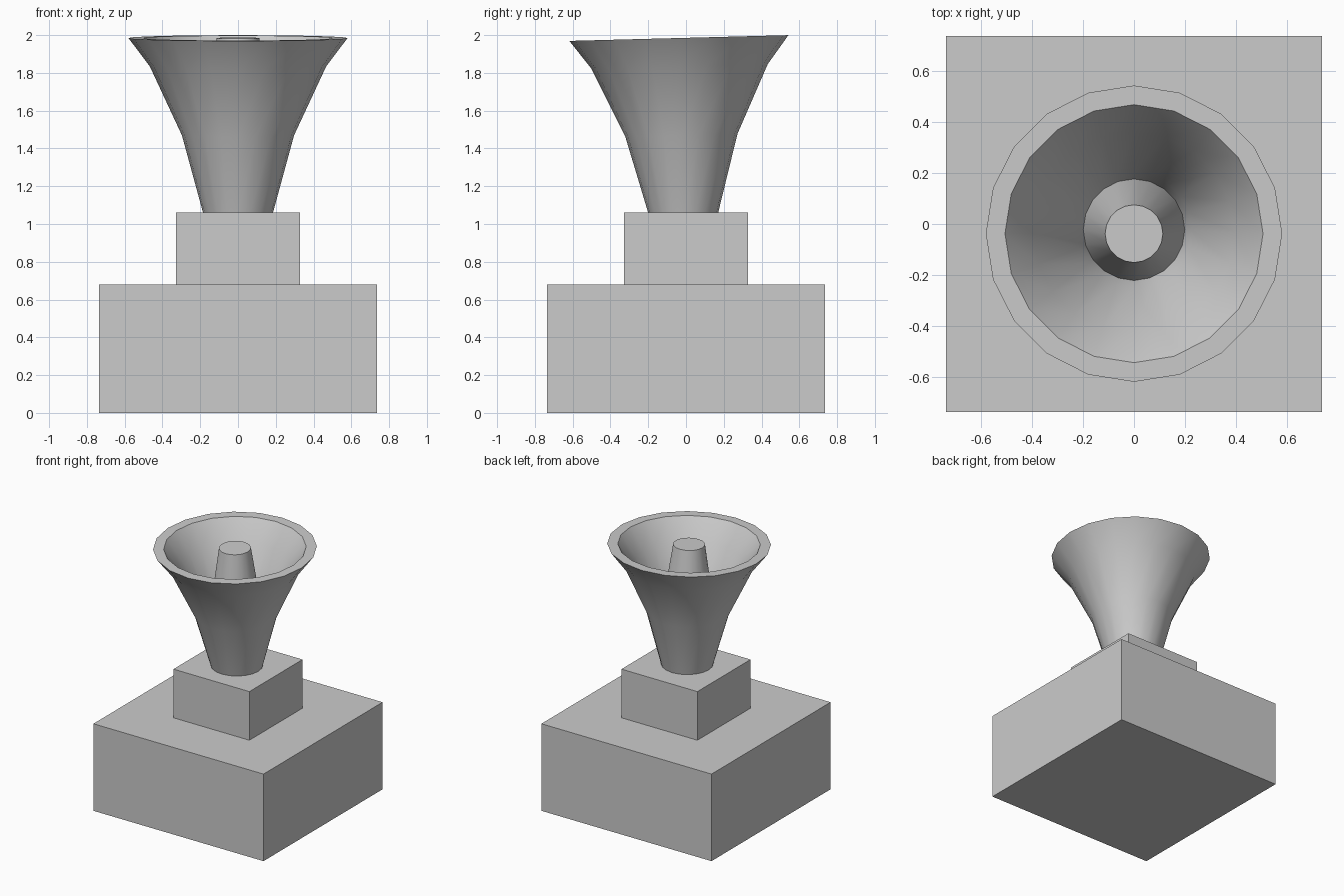
import bpy, bmesh, math

if "Cube" in bpy.data.objects:
    bpy.data.objects.remove(bpy.data.objects["Cube"])

SIDES = 20
PIVOT_Z = 0.54             # point the horn leans about
LEAN = math.radians(1.5)   # slight lean toward the front


def box(name, half, z0, z1):
    bpy.ops.mesh.primitive_cube_add(size=1, location=(0, 0, (z0 + z1) / 2))
    ob = bpy.context.object
    ob.name = name
    ob.scale = (2 * half, 2 * half, z1 - z0)
    bpy.ops.object.transform_apply(location=False, rotation=False, scale=True)
    return ob


def lathe(name, profile):
    """Revolve (radius, z) points about the leaning axis, capping both ends."""
    bm = bmesh.new()
    rings = []
    for r, z in profile:
        rings.append([bm.verts.new((r * math.cos(a), r * math.sin(a), z - PIVOT_Z))
                      for a in (2 * math.pi * i / SIDES for i in range(SIDES))])
    for lo, hi in zip(rings, rings[1:]):
        for i in range(SIDES):
            j = (i + 1) % SIDES
            bm.faces.new((lo[i], lo[j], hi[j], hi[i]))
    bm.faces.new(rings[0][::-1])
    bm.faces.new(rings[-1])
    bmesh.ops.recalc_face_normals(bm, faces=bm.faces)
    mesh = bpy.data.meshes.new(name)
    bm.to_mesh(mesh)
    bm.free()
    ob = bpy.data.objects.new(name, mesh)
    bpy.context.collection.objects.link(ob)
    ob.location.z = PIVOT_Z
    ob.rotation_euler.x = LEAN
    bpy.ops.object.select_all(action='DESELECT')
    ob.select_set(True)
    bpy.context.view_layer.objects.active = ob
    bpy.ops.object.shade_smooth_by_angle(angle=math.radians(30))
    return ob


# Stepped square pedestal
box("base_block", 0.735, 0.0, 0.68)
box("neck_block", 0.328, 0.68, 1.06)

# Flared bell: outer wall, flat rim, inner wall down to a closed floor
lathe("horn_bell", [
    (0.177, 1.03), (0.297, 1.47), (0.467, 1.835), (0.58, 1.985),
    (0.505, 1.985), (0.395, 1.835), (0.225, 1.47), (0.198, 1.39)])

# Tapered core inside the bell, flush with the rim
lathe("horn_core", [(0.202, 1.37), (0.113, 1.985)])
